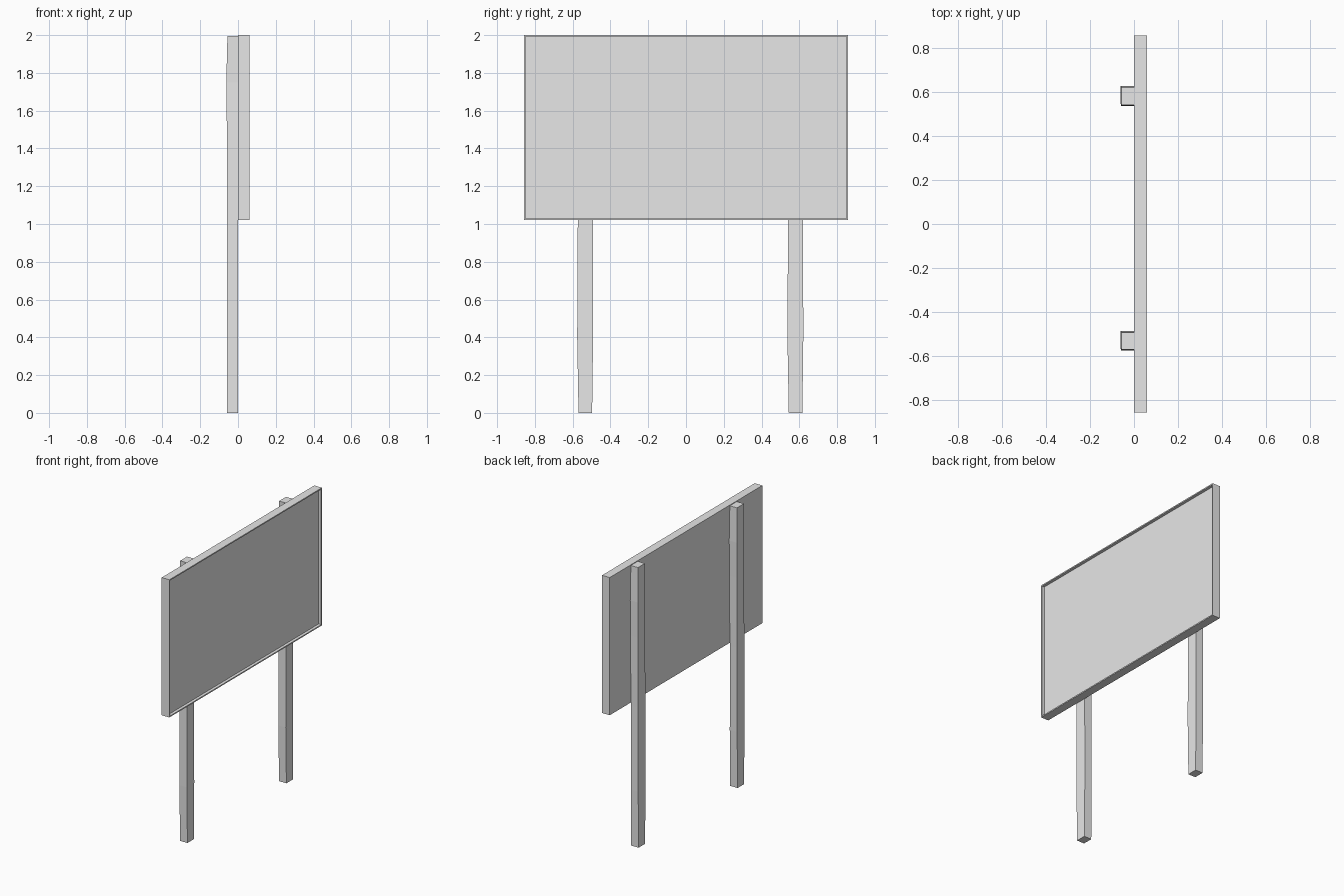
import bpy
import bmesh
from mathutils import Vector

if "Cube" in bpy.data.objects:
    bpy.data.objects.remove(bpy.data.objects["Cube"], do_unlink=True)

grey = bpy.data.materials.new("light_grey")
grey.use_nodes = True
COLOUR = (0.8, 0.8, 0.8, 1)
grey.diffuse_color = COLOUR
grey.node_tree.nodes["Principled BSDF"].inputs["Base Color"].default_value = COLOUR


def finish(name, bm):
    bmesh.ops.recalc_face_normals(bm, faces=bm.faces)
    mesh = bpy.data.meshes.new(name)
    bm.to_mesh(mesh)
    bm.free()
    mesh.materials.append(grey)
    obj = bpy.data.objects.new(name, mesh)
    bpy.context.collection.objects.link(obj)
    return obj


# Board: a slab with a shallow recessed panel on its +x face
bm = bmesh.new()
bmesh.ops.create_cube(bm, size=1)
bmesh.ops.scale(bm, vec=(0.06, 1.716, 0.98), verts=bm.verts)
bmesh.ops.translate(bm, vec=(0.03, 0, 1.51), verts=bm.verts)
panel = max(bm.faces, key=lambda f: f.calc_center_median().x)
bmesh.ops.inset_region(bm, faces=[panel], thickness=0.012)
rim = bmesh.ops.extrude_discrete_faces(bm, faces=[panel])["faces"][0]
bmesh.ops.translate(bm, vec=(-0.02, 0, 0), verts=rim.verts)
finish("sign_board", bm)


# Posts: slightly uneven square timbers, lofted through rings
# Each ring: height, back x, lower y offset, upper y offset
RINGS = [
    (0.0, -0.058, -0.036, 0.036),
    (0.4, -0.058, -0.043, 0.041),
    (1.0, -0.058, -0.040, 0.040),
    (1.5, -0.059, -0.036, 0.043),
    (1.75, -0.062, -0.033, 0.047),
    (1.995, -0.056, -0.038, 0.040),
]


def post(name, y):
    bm = bmesh.new()
    loops = []
    for z, back, lo, hi in RINGS:
        corners = [(back, lo), (0, lo), (0, hi), (back, hi)]
        loops.append([bm.verts.new(Vector((cx, y + cy, z))) for cx, cy in corners])
    for low, high in zip(loops, loops[1:]):
        for i in range(4):
            j = (i + 1) % 4
            bm.faces.new((low[i], low[j], high[j], high[i]))
    bm.faces.new(loops[0])
    bm.faces.new(loops[-1])
    finish(name, bm)


post("left_post", 0.58)
post("right_post", -0.533)
